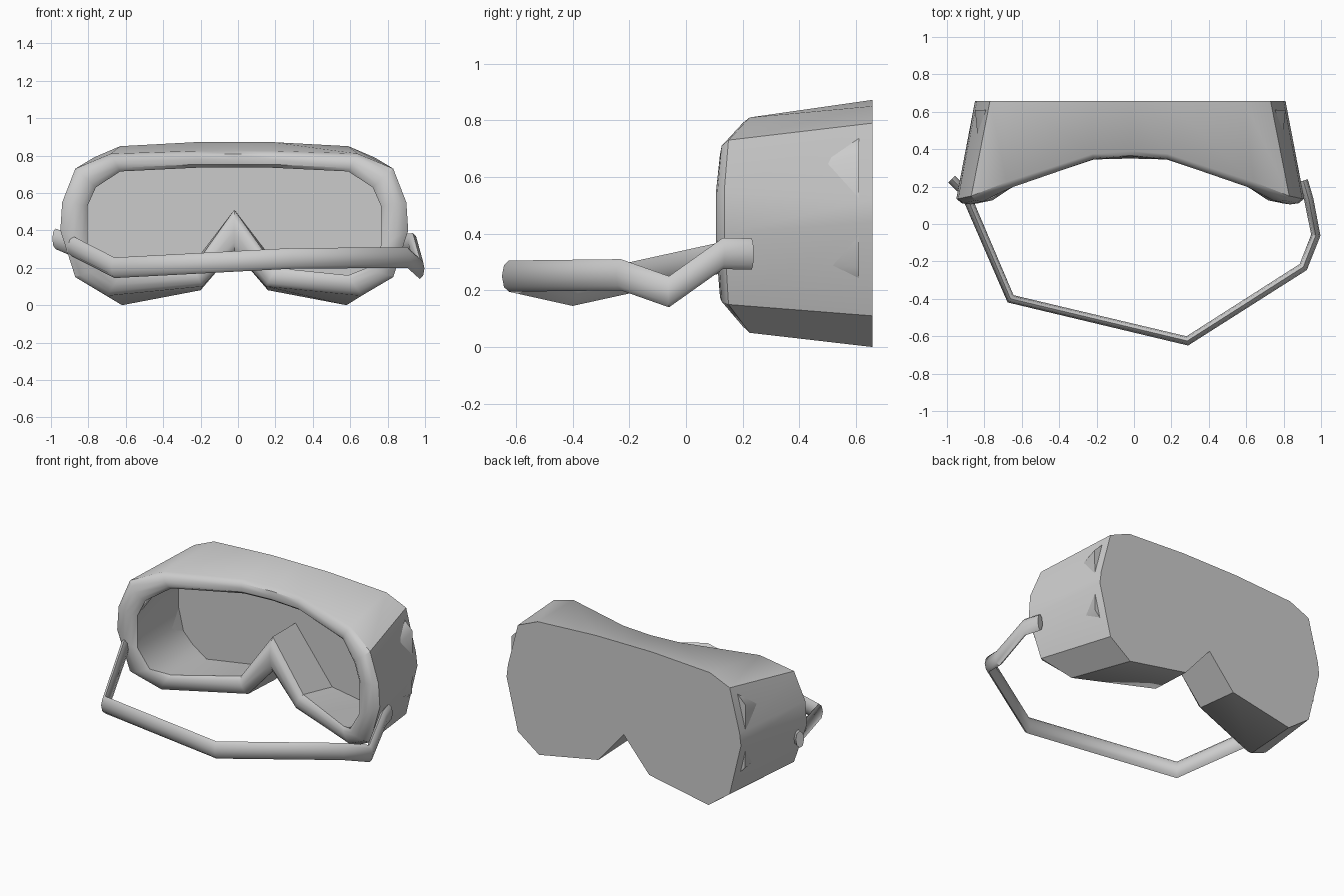
import bpy, bmesh
from mathutils import Vector

if "Cube" in bpy.data.objects:
    bpy.data.objects.remove(bpy.data.objects["Cube"])

CX = -0.02  # centre line of the mask


def finish(name, bm, angle):
    bmesh.ops.recalc_face_normals(bm, faces=bm.faces)
    me = bpy.data.meshes.new(name)
    bm.to_mesh(me)
    bm.free()
    ob = bpy.data.objects.new(name, me)
    bpy.context.collection.objects.link(ob)
    bpy.ops.object.select_all(action='DESELECT')
    ob.select_set(True)
    bpy.context.view_layer.objects.active = ob
    bpy.ops.object.shade_smooth_by_angle(angle=angle)
    return ob


def loft(name, rings, angle):
    bm = bmesh.new()
    loops = [[bm.verts.new(p) for p in r] for r in rings]
    n = len(loops[0])
    for a, b in zip(loops, loops[1:]):
        for i in range(n):
            j = (i + 1) % n
            bm.faces.new((a[i], a[j], b[j], b[i]))
    bm.faces.new(loops[0])
    bm.faces.new(loops[-1])
    return finish(name, bm, angle)


def mirrored(half, ys):
    right = [(x, y, z) for (x, z), y in zip(half, ys)]
    left = [(-x, y, z) for x, y, z in right[-2:0:-1]]
    return [(x + CX, y, z) for x, y, z in right + left]


# Half outlines (x, z), from top centre round to the nose notch
lens = [(0, .872), (.2, .872), (.61, .85), (.75, .79), (.82, .52),
        (.83, .44), (.75, .11), (.6, 0), (.18, .08), (0, .29)]
outer = [(0, .825), (.2, .825), (.66, .81), (.85, .73), (.92, .55),
         (.93, .4), (.85, .15), (.68, .05), (.17, .1), (0, .29)]
opening = [(0, .735), (.2, .735), (.61, .715), (.74, .63), (.785, .53),
           (.785, .32), (.71, .2), (.61, .16), (.22, .2), (0, .51)]
inner = [(0, .78), (.2, .78), (.6, .78), (.76, .75), (.83, .68),
         (.826, .28), (.73, .18), (.63, .11), (.26, .17), (0, .51)]
rim_y = [.36, .345, .195, .12, .105, .105, .12, .195, .345, .35]


def rim(t, dy):
    half = [(a[0] + (b[0] - a[0]) * t, a[1] + (b[1] - a[1]) * t)
            for a, b in zip(outer, opening)]
    return mirrored(half, [y + dy for y in rim_y])


# Mask body: flat lens, flared shell, rounded face rim and hollow inside
loft("mask_body", [
    mirrored(lens, [.658] * 10),
    rim(0, .03), rim(.2, .006), rim(.5, 0), rim(.8, .006), rim(1, .03),
    mirrored(inner, [.61] * 10)], 0.7)

# Head strap: flattened eight-sided band swept along a bent path
path = [Vector(p) for p in [
    (-.975, .24, .355), (-.905, .17, .325), (-.66, -.4, .2), (.285, -.625, .25),
    (.905, -.23, .255), (.972, -.06, .195), (.935, .13, .33), (.905, .232, .328)]]
section = [(1, 0), (.7, .7), (0, 1), (-.7, .7), (-1, 0), (-.7, -.7), (0, -1), (.7, -.7)]
rings = []
for i, p in enumerate(path):
    d_in = (p - path[max(i - 1, 0)]).normalized()
    d_out = (path[min(i + 1, len(path) - 1)] - p).normalized()
    t = d_in + d_out
    side = Vector((t.y, -t.x, 0)).normalized()
    rings.append([p + side * (.025 * u) + Vector((0, 0, .055 * v)) for u, v in section])
loft("head_strap", rings, 0.9)
